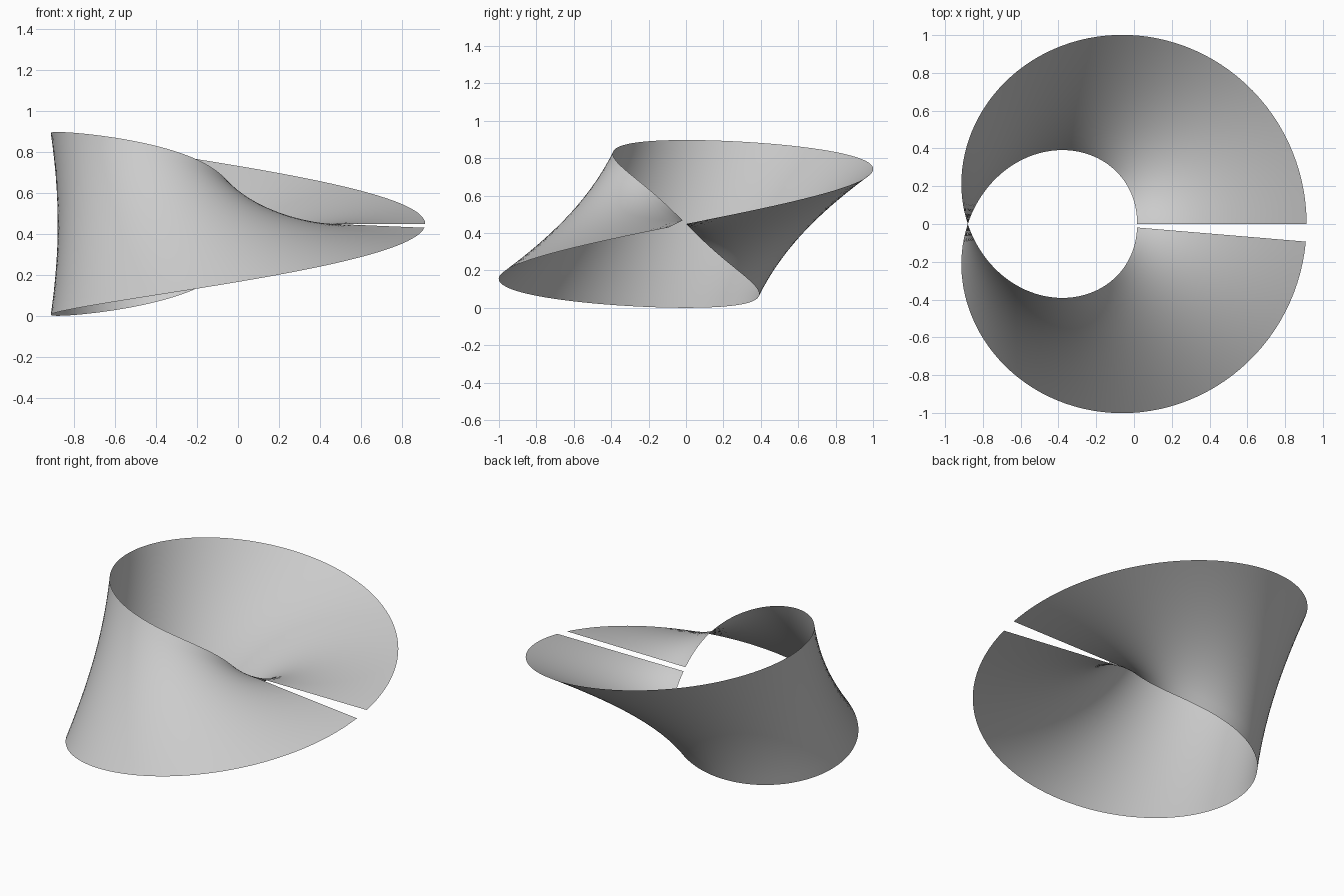
import bpy
import bmesh
from math import sin, cos

if "Cube" in bpy.data.objects:
    bpy.data.objects.remove(bpy.data.objects["Cube"])

RADIUS = 0.6727      # centre line of the band
HALF = 0.4485        # half the band width
SWEEP = 6.2          # stops short of a full turn, leaving a gap
STEPS, ACROSS = 124, 16
CENTRE_X = -0.2073

grey = bpy.data.materials.new("light grey")
grey.diffuse_color = (0.6, 0.6, 0.6, 1)
grey.use_nodes = True
grey.node_tree.nodes["Principled BSDF"].inputs["Base Color"].default_value = grey.diffuse_color


def band_point(t, v):
    """Point on a band that makes half a twist per turn."""
    r = RADIUS + v * cos(t / 2)
    return (CENTRE_X + r * cos(t), r * sin(t), HALF + v * sin(t / 2))


# Twisted band: a grid swept around the circle
bm = bmesh.new()
rows = []
for i in range(STEPS + 1):
    t = SWEEP * i / STEPS
    rows.append([bm.verts.new(band_point(t, HALF * (2 * j / ACROSS - 1)))
                 for j in range(ACROSS + 1)])
for a, b in zip(rows, rows[1:]):
    for j in range(ACROSS):
        bm.faces.new((a[j], a[j + 1], b[j + 1], b[j]))
for face in bm.faces:
    face.smooth = True

mesh = bpy.data.meshes.new("twisted_band")
bm.to_mesh(mesh)
bm.free()
mesh.materials.append(grey)
band = bpy.data.objects.new("twisted_band", mesh)
bpy.context.collection.objects.link(band)
